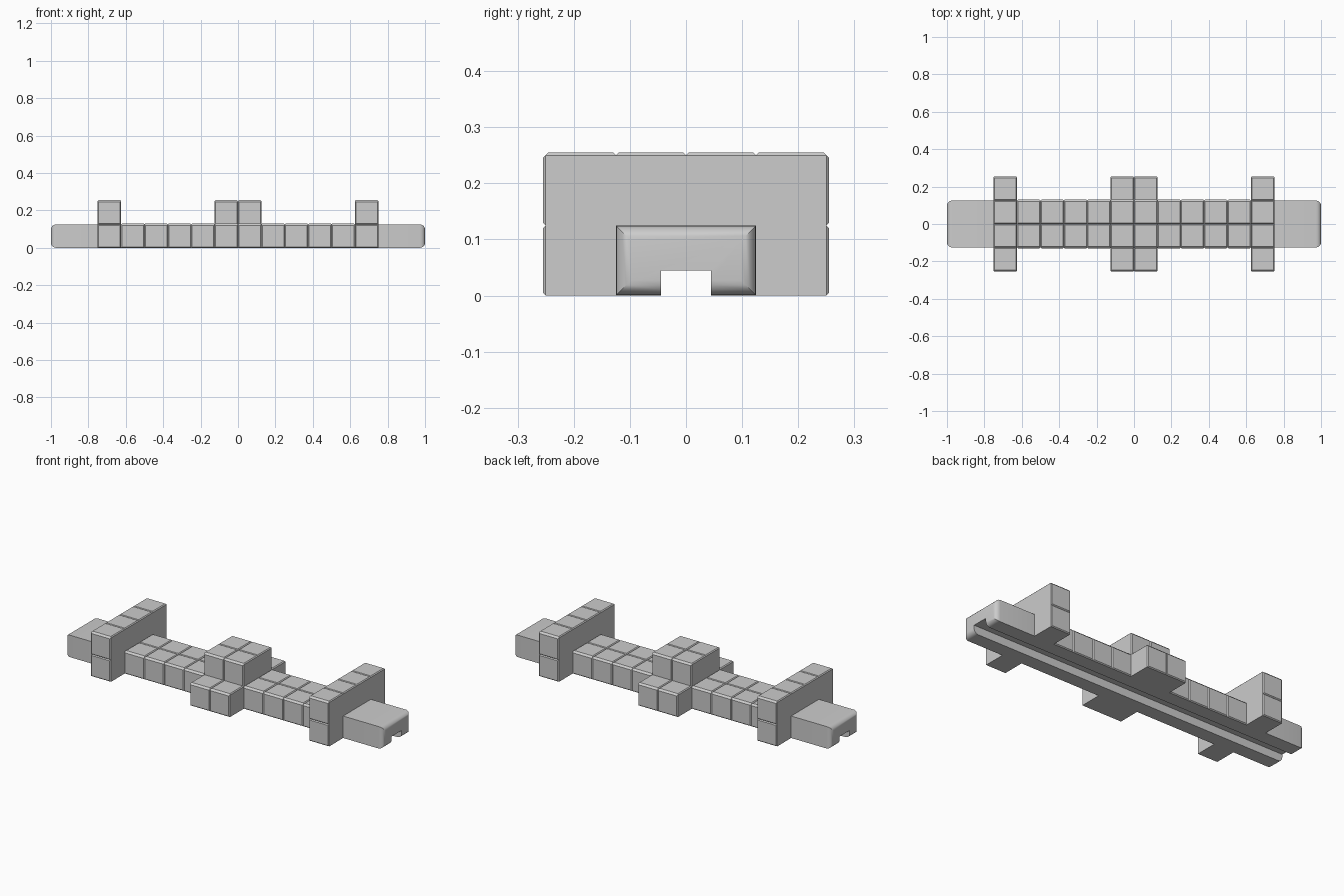
import bpy
import bmesh
from mathutils import Vector, Matrix

CELL = 0.125      # block size
LIP = 0.005       # height and chamfer of the raised panels
GROOVE = 0.045    # half width and height of the underside channel

old = bpy.data.objects.get("Cube")
if old:
    bpy.data.objects.remove(old, do_unlink=True)

grey = bpy.data.materials.new("plain grey")
grey.use_nodes = True
colour = (0.604, 0.604, 0.604, 1)
grey.diffuse_color = colour
grey.node_tree.nodes["Principled BSDF"].inputs["Base Color"].default_value = colour


def finish(name, bm):
    mesh = bpy.data.meshes.new(name)
    bm.to_mesh(mesh)
    bm.free()
    mesh.materials.append(grey)
    obj = bpy.data.objects.new(name, mesh)
    bpy.context.collection.objects.link(obj)
    return obj


def box(bm, low, high):
    low, high = Vector(low), Vector(high)
    bmesh.ops.create_cube(bm, size=1, matrix=Matrix.LocRotScale(
        (low + high) / 2, None, high - low))


def cut(obj, cutter):
    bpy.ops.object.select_all(action="DESELECT")
    obj.select_set(True)
    bpy.context.view_layer.objects.active = obj
    mod = obj.modifiers.new("groove", "BOOLEAN")
    mod.operation = "DIFFERENCE"
    mod.solver = "EXACT"
    mod.object = cutter
    bpy.ops.object.modifier_apply(modifier=mod.name)


def filled(x, y, z):
    """Which grid cells hold a block."""
    if not (-6 <= x <= 5 and -2 <= y <= 1 and 0 <= z <= 1):
        return False
    inner = y in (-1, 0)
    if x in (-6, 5):              # end walls
        return True
    if x in (-1, 0):              # raised centre with side steps
        return z == 0 or inner
    return z == 0 and inner       # spine


# Block body: only the outer faces of the filled cells
bm = bmesh.new()
for x in range(-6, 6):
    for y in range(-2, 2):
        for z in range(2):
            if not filled(x, y, z):
                continue
            for axis in range(3):
                for side in (-1, 1):
                    step = [0, 0, 0]
                    step[axis] = side
                    if filled(x + step[0], y + step[1], z + step[2]):
                        continue
                    normal = Vector(step)
                    u = Vector([float(i == (axis + 1) % 3) for i in range(3)])
                    v = normal.cross(u)
                    mid = Vector((x + .5, y + .5, z + .5)) + normal / 2
                    corners = [mid + a * u / 2 + b * v / 2 for a, b in
                               ((-1, -1), (1, -1), (1, 1), (-1, 1))]
                    bm.faces.new([bm.verts.new(c * CELL) for c in corners])
bmesh.ops.remove_doubles(bm, verts=bm.verts[:], dist=0.001)
bmesh.ops.recalc_face_normals(bm, faces=bm.faces[:])
body = finish("block_body", bm)

# Channel cutter along the underside
bm = bmesh.new()
box(bm, (-1.2, -GROOVE, -.1), (1.2, GROOVE, GROOVE))
cutter = finish("groove_cutter", bm)
cutter.hide_render = True
cut(body, cutter)

# Raised chamfered panels on the top, front and back, but not in the channel
bm = bmesh.new()
bm.from_mesh(body.data)
bm.normal_update()
panels = [f for f in bm.faces if f.normal.z > .9 or
          (abs(f.normal.y) > .9 and abs(f.calc_center_median().y) > .1)]
bmesh.ops.inset_individual(bm, faces=panels, thickness=LIP, depth=LIP,
                           use_even_offset=True)
bm.to_mesh(body.data)
bm.free()

# Rounded tabs at both ends
for side, name in ((1, "left_tab"), (-1, "right_tab")):
    bm = bmesh.new()
    xs = sorted((side * 6 * CELL, side * 8 * CELL))
    box(bm, (xs[0], -CELL, 0), (xs[1], CELL, CELL))
    rim = [e for e in bm.edges
           if all(abs(v.co.x) > .9 for v in e.verts)]
    bmesh.ops.bevel(bm, geom=rim, offset=.027, segments=5, profile=.5,
                    affect="EDGES")
    tab = finish(name, bm)
    cut(tab, cutter)
    bpy.ops.object.shade_smooth_by_angle(angle=.5)

bpy.data.objects.remove(cutter, do_unlink=True)
